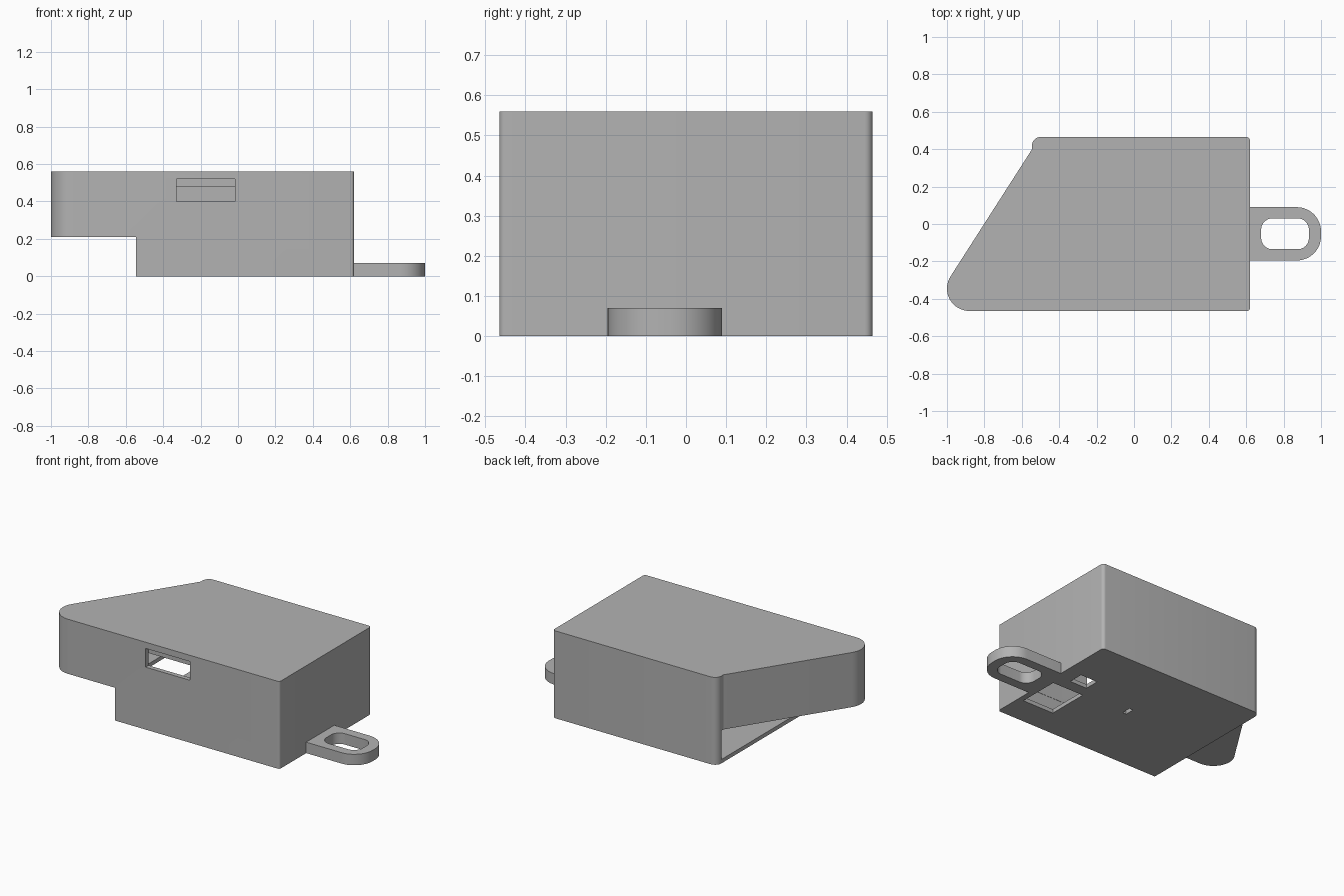
import bpy, bmesh, math

if "Cube" in bpy.data.objects:
    bpy.data.objects.remove(bpy.data.objects["Cube"])

GREY = bpy.data.materials.new("plain_grey")
GREY.diffuse_color = (0.45, 0.45, 0.45, 1)
GREY.use_nodes = True
GREY.node_tree.nodes["Principled BSDF"].inputs["Base Color"].default_value = GREY.diffuse_color


def arc(cx, cy, r, a0, a1, n=12):
    """Points on a circle from angle a0 to a1 in degrees."""
    return [(cx + r * math.cos(math.radians(a0 + (a1 - a0) * i / n)),
             cy + r * math.sin(math.radians(a0 + (a1 - a0) * i / n))) for i in range(n + 1)]


def rounded(x0, x1, y0, y1, r0, r1):
    """Rectangle outline with radius r0 on the left corners and r1 on the right."""
    def corner(cx, cy, r, a):
        return arc(cx, cy, r, a, a + 90) if r else [(cx, cy)]
    return (corner(x1 - r1, y1 - r1, r1, 0) + corner(x0 + r0, y1 - r0, r0, 90)
            + corner(x0 + r0, y0 + r0, r0, 180) + corner(x1 - r1, y0 + r1, r1, 270))


def prism(name, pts, z0, z1):
    """Extrude an anticlockwise outline from z0 to z1."""
    bm = bmesh.new()
    low = [bm.verts.new((x, y, z0)) for x, y in pts]
    top = [bm.verts.new((x, y, z1)) for x, y in pts]
    bm.faces.new(low[::-1])
    bm.faces.new(top)
    n = len(pts)
    for i in range(n):
        j = (i + 1) % n
        bm.faces.new((low[i], low[j], top[j], top[i]))
    me = bpy.data.meshes.new(name)
    bm.to_mesh(me)
    bm.free()
    me.materials.append(GREY)
    ob = bpy.data.objects.new(name, me)
    bpy.context.collection.objects.link(ob)
    return ob


def box(name, x0, x1, y0, y1, z0, z1):
    return prism(name, [(x0, y0), (x1, y0), (x1, y1), (x0, y1)], z0, z1)


def activate(ob):
    bpy.ops.object.select_all(action='DESELECT')
    ob.select_set(True)
    bpy.context.view_layer.objects.active = ob


def cut(ob, cutter):
    """Subtract the cutter and remove it."""
    cutter.hide_render = True
    m = ob.modifiers.new("cut", 'BOOLEAN')
    m.operation, m.solver, m.object = 'DIFFERENCE', 'EXACT', cutter
    activate(ob)
    bpy.ops.object.modifier_apply(modifier=m.name)
    bpy.data.objects.remove(cutter, do_unlink=True)


# case: full outline with slanted left side
SLANT = 147.4
outline = (arc(0.605, -0.450, 0.015, 270, 360, 6) + arc(0.60, 0.445, 0.02, 0, 90, 6)
           + arc(-0.50, 0.42, 0.045, 90, 180, 8) + [(-0.545, 0.40)]
           + arc(-0.88, -0.345, 0.12, SLANT, 270, 16))
case = prism("case", outline, 0, 0.56)

# step under the overhang
cut(case, box("step_cutter", -1.2, -0.545, -1, 1, -0.2, 0.21))

# hollow interior, open on the step's left side
inner = ([(0.59, -0.435), (0.59, 0.435), (-0.515, 0.435), (-0.515, 0.391)]
         + arc(-0.88, -0.345, 0.09, SLANT, 270, 16))
cut(case, prism("upper_cavity", inner, 0.235, 0.478))
cut(case, box("step_gap", -0.545, 0.589, -0.434, 0.34, 0.2, 0.3))
cut(case, box("lower_cavity", -0.56, 0.5905, -0.4355, 0.42, 0.025, 0.2095))
cut(case, box("back_gap", -0.515, 0.5895, 0.30, 0.4345, 0.19, 0.30))

# front window and floor openings
cut(case, box("window", -0.33, -0.015, -0.6, -0.433, 0.40, 0.52))
for x0, x1, y0, y1 in ((0.365, 0.584, -0.285, -0.02),
                       (0.40, 0.52, 0.055, 0.15),
                       (0.037, 0.063, -0.025, 0.035)):
    cut(case, box("floor_hole", x0, x1, y0, y1, -0.1, 0.1))

# mounting tab with rounded slot
tab = prism("mounting_tab", rounded(0.60, 1.0, -0.195, 0.09, 0, 0.13), 0, 0.07)
cut(tab, prism("slot", rounded(0.68, 0.935, -0.135, 0.03, 0.06, 0.06), -0.1, 0.2))

for ob in (case, tab):
    activate(ob)
    bpy.ops.object.shade_smooth_by_angle(angle=math.radians(30))
